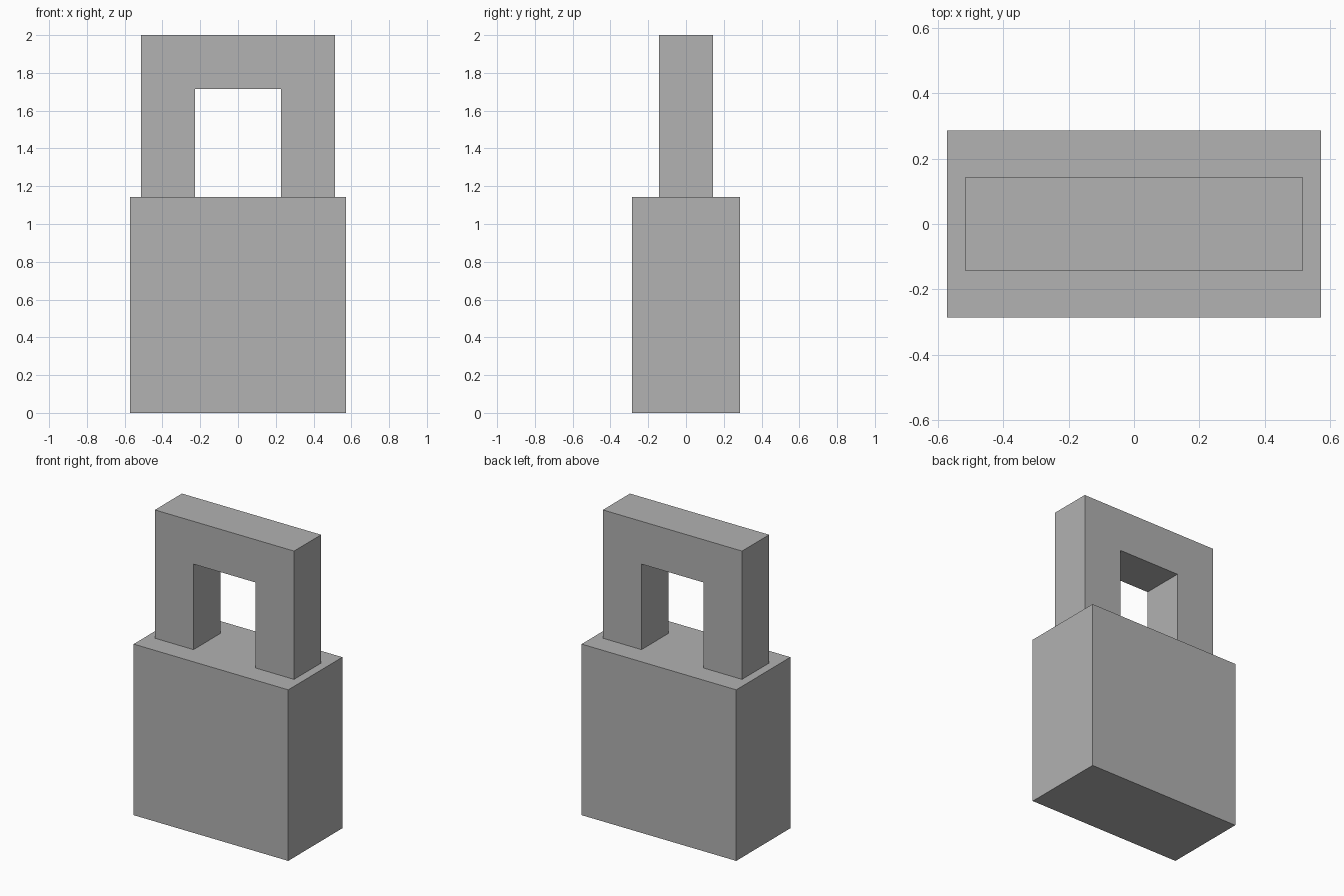
import bpy
import bmesh
from mathutils import Vector

cube = bpy.data.objects.get("Cube")
if cube:
    bpy.data.objects.remove(cube, do_unlink=True)

# Proportions
UNIT = 2 / 7
BODY_WIDTH = BODY_HEIGHT = 4 * UNIT
BODY_DEPTH = 2 * UNIT
SHACKLE_OUTER = 1.8 * UNIT
SHACKLE_INNER = 0.8 * UNIT
SHACKLE_DEPTH = UNIT
TOP = 7 * UNIT

grey = bpy.data.materials.new("plain_grey")
grey.use_nodes = True
colour = (0.445, 0.445, 0.445, 1)
grey.diffuse_color = colour
grey.node_tree.nodes["Principled BSDF"].inputs["Base Color"].default_value = colour


def extruded_part(name, profile, depth):
    """Extrude a front-facing (x, z) outline evenly about y = 0."""
    bm = bmesh.new()
    face = bm.faces.new([bm.verts.new((x, -depth / 2, z)) for x, z in profile])
    result = bmesh.ops.extrude_face_region(bm, geom=[face], use_keep_orig=True)
    moved = [v for v in result["geom"] if isinstance(v, bmesh.types.BMVert)]
    bmesh.ops.translate(bm, verts=moved, vec=Vector((0, depth, 0)))
    bmesh.ops.recalc_face_normals(bm, faces=bm.faces)
    mesh = bpy.data.meshes.new(name)
    bm.to_mesh(mesh)
    bm.free()
    mesh.materials.append(grey)
    obj = bpy.data.objects.new(name, mesh)
    bpy.context.collection.objects.link(obj)
    return obj


def mirrored(half):
    """Complete a symmetric outline from its right half."""
    return half + [(-x, z) for x, z in reversed(half)]


# Lock body
extruded_part("lock_body",
              mirrored([(BODY_WIDTH / 2, 0), (BODY_WIDTH / 2, BODY_HEIGHT)]),
              BODY_DEPTH)

# Square arch shackle standing on the body
arch = [(SHACKLE_INNER, TOP - UNIT), (SHACKLE_INNER, BODY_HEIGHT),
        (SHACKLE_OUTER, BODY_HEIGHT), (SHACKLE_OUTER, TOP)]
extruded_part("shackle", mirrored(arch), SHACKLE_DEPTH)
